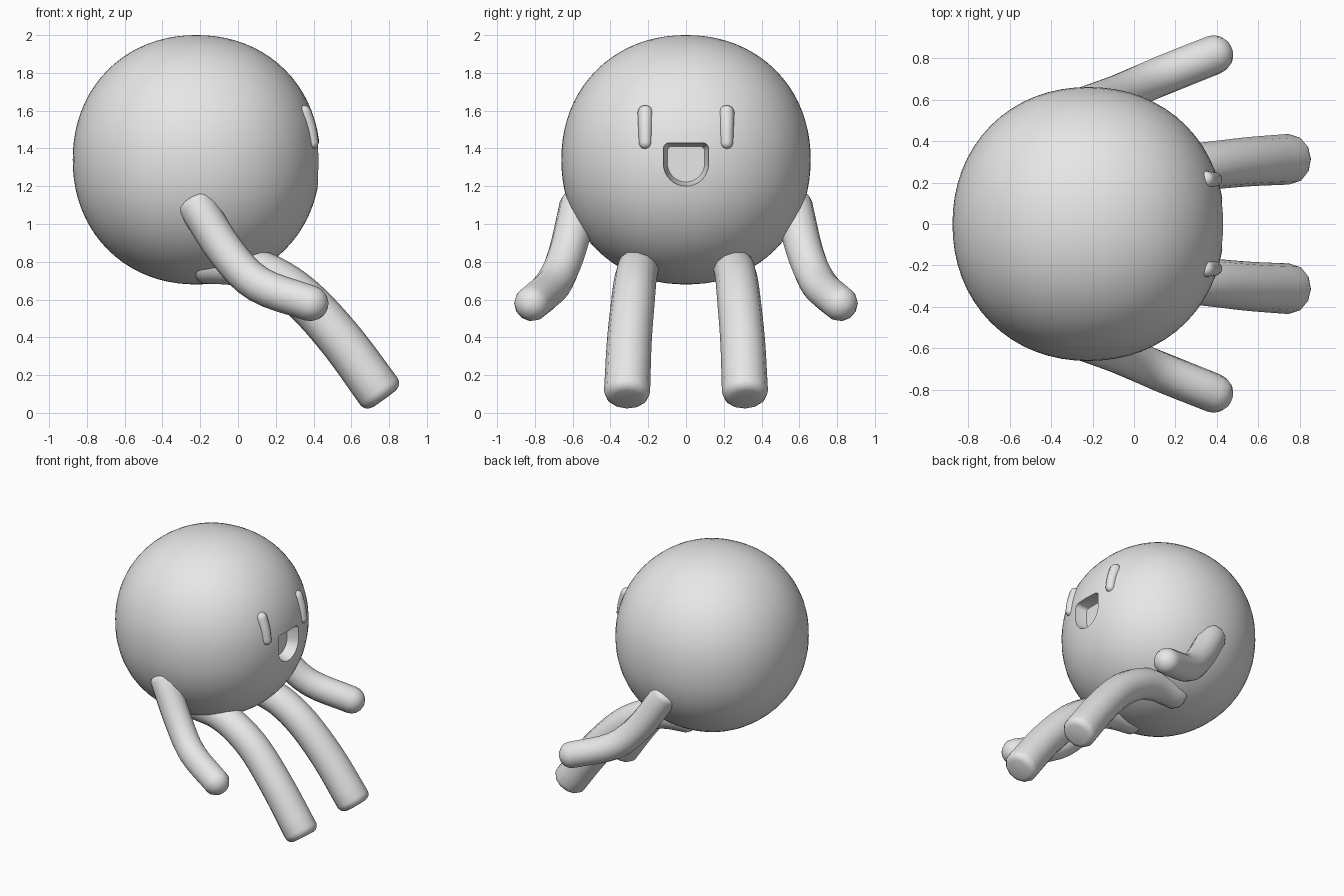
import bpy, bmesh, math
from mathutils import Vector

if "Cube" in bpy.data.objects:
    bpy.data.objects.remove(bpy.data.objects["Cube"])

grey = bpy.data.materials.new("plain grey")
grey.diffuse_color = (0.8, 0.8, 0.8, 1)
grey.use_nodes = True
grey.node_tree.nodes["Principled BSDF"].inputs["Base Color"].default_value = grey.diffuse_color


def finish(name, bm, angle=35):
    bmesh.ops.recalc_face_normals(bm, faces=bm.faces)
    me = bpy.data.meshes.new(name)
    bm.to_mesh(me)
    bm.free()
    me.materials.append(grey)
    ob = bpy.data.objects.new(name, me)
    bpy.context.collection.objects.link(ob)
    smooth(ob, angle)
    return ob


def smooth(ob, angle):
    bpy.ops.object.select_all(action='DESELECT')
    ob.select_set(True)
    bpy.context.view_layer.objects.active = ob
    bpy.ops.object.shade_smooth_by_angle(angle=math.radians(angle))


def loft(bm, rings):
    # skin a list of point rings and close both ends
    rows = [[bm.verts.new(p) for p in ring] for ring in rings]
    n = len(rows[0])
    for a, b in zip(rows, rows[1:]):
        for i in range(n):
            j = (i + 1) % n
            bm.faces.new((a[i], a[j], b[j], b[i]))
    bm.faces.new(rows[0][::-1])
    bm.faces.new(rows[-1])


def spline(pts, steps):
    # Catmull-Rom curve through the control points
    p = [2 * pts[0] - pts[1]] + pts + [2 * pts[-1] - pts[-2]]
    out = []
    for i in range(1, len(p) - 2):
        a, b, c, d = p[i - 1:i + 3]
        for s in range(steps):
            t = s / steps
            out.append(0.5 * (2 * b + (c - a) * t + (2 * a - 5 * b + 4 * c - d) * t * t
                              + (3 * b - a - 3 * c + d) * t ** 3))
    return out + [pts[-1]]


def tube(name, pts, r0, r1, cap0, cap1, sides=12, steps=4):
    # round limb with rounded ends; cap sizes are the rounding radii
    path = spline([Vector(p) for p in pts], steps)
    n = len(path)
    rows = []
    for i, c in enumerate(path):
        tan = (path[min(i + 1, n - 1)] - path[max(i - 1, 0)]).normalized()
        rows.append((c, tan, r0 + (r1 - r0) * i / (n - 1)))

    def cap(row, size, sign):
        c, tan, r = row
        out = []
        for k in range(1, 5):
            a = math.radians(21 * k)
            out.append((c + tan * sign * size * math.sin(a), tan,
                        r - size * (1 - math.cos(a))))
        return out

    rows = cap(rows[0], cap0, -1)[::-1] + rows + cap(rows[-1], cap1, 1)
    rings = []
    for c, tan, r in rows:
        u = Vector((0, 1, 0))
        u = (u - tan * u.dot(tan)).normalized()
        v = tan.cross(u)
        rings.append([c + r * (u * math.cos(2 * math.pi * k / sides)
                               + v * math.sin(2 * math.pi * k / sides))
                      for k in range(sides)])
    bm = bmesh.new()
    loft(bm, rings)
    return finish(name, bm)


# round body, very slightly boxy
bm = bmesh.new()
bmesh.ops.create_uvsphere(bm, u_segments=64, v_segments=40, radius=1)
for v in bm.verts:
    e = 2.1
    d = sum(abs(c) ** e for c in v.co) ** (1 / e)
    v.co = v.co / d
    v.co = Vector((-0.22 + 0.655 * v.co.x, 0.66 * v.co.y, 1.34 + 0.66 * v.co.z))
body = finish("body", bm)

# mouth outline: flat top with small rounded corners, round bottom
outline = []
for k in range(17):
    a = math.pi + math.pi * k / 16
    outline.append((0.12 * math.cos(a), 1.32 + 0.12 * math.sin(a)))
for side, start in ((1, 0), (-1, 90)):
    for k in range(5):
        a = math.radians(start + 22.5 * k)
        outline.append((side * 0.09 + 0.03 * math.cos(a), 1.40 + 0.03 * math.sin(a)))

# mouth hollow, tapering inward
bm = bmesh.new()
loft(bm, [[(x, y * s, 1.325 + (z - 1.325) * s) for y, z in outline]
          for x, s in ((0.55, 1), (0.42, 1), (0.345, 0.82))])
cutter = finish("mouth_cutter", bm)
cutter.hide_render = True
mod = body.modifiers.new("mouth", 'BOOLEAN')
mod.operation = 'DIFFERENCE'
mod.solver = 'EXACT'
mod.object = cutter
bpy.ops.object.select_all(action='DESELECT')
body.select_set(True)
bpy.context.view_layer.objects.active = body
bpy.ops.object.modifier_apply(modifier=mod.name)
bpy.data.objects.remove(cutter)
smooth(body, 35)

# eyes, arms and legs on both sides
for side, label in ((-1, "right"), (1, "left")):
    def m(pts):
        return [(x, y * side, z) for x, y, z in pts]

    tube(label + "_eye", m([(0.392, 0.215, 1.43), (0.376, 0.215, 1.51), (0.347, 0.215, 1.59)]),
         0.034, 0.041, 0.033, 0.038)
    tube(label + "_arm", m([(-0.22, 0.57, 1.10), (-0.06, 0.63, 0.85), (0.11, 0.705, 0.68),
                            (0.385, 0.815, 0.58)]), 0.1, 0.095, 0.04, 0.093)
    tube(label + "_leg", m([(-0.18, 0.23, 0.79), (0.0, 0.245, 0.78), (0.17, 0.265, 0.725),
                            (0.35, 0.28, 0.60), (0.55, 0.3, 0.38), (0.745, 0.312, 0.115)]),
         0.105, 0.122, 0.04, 0.05)
